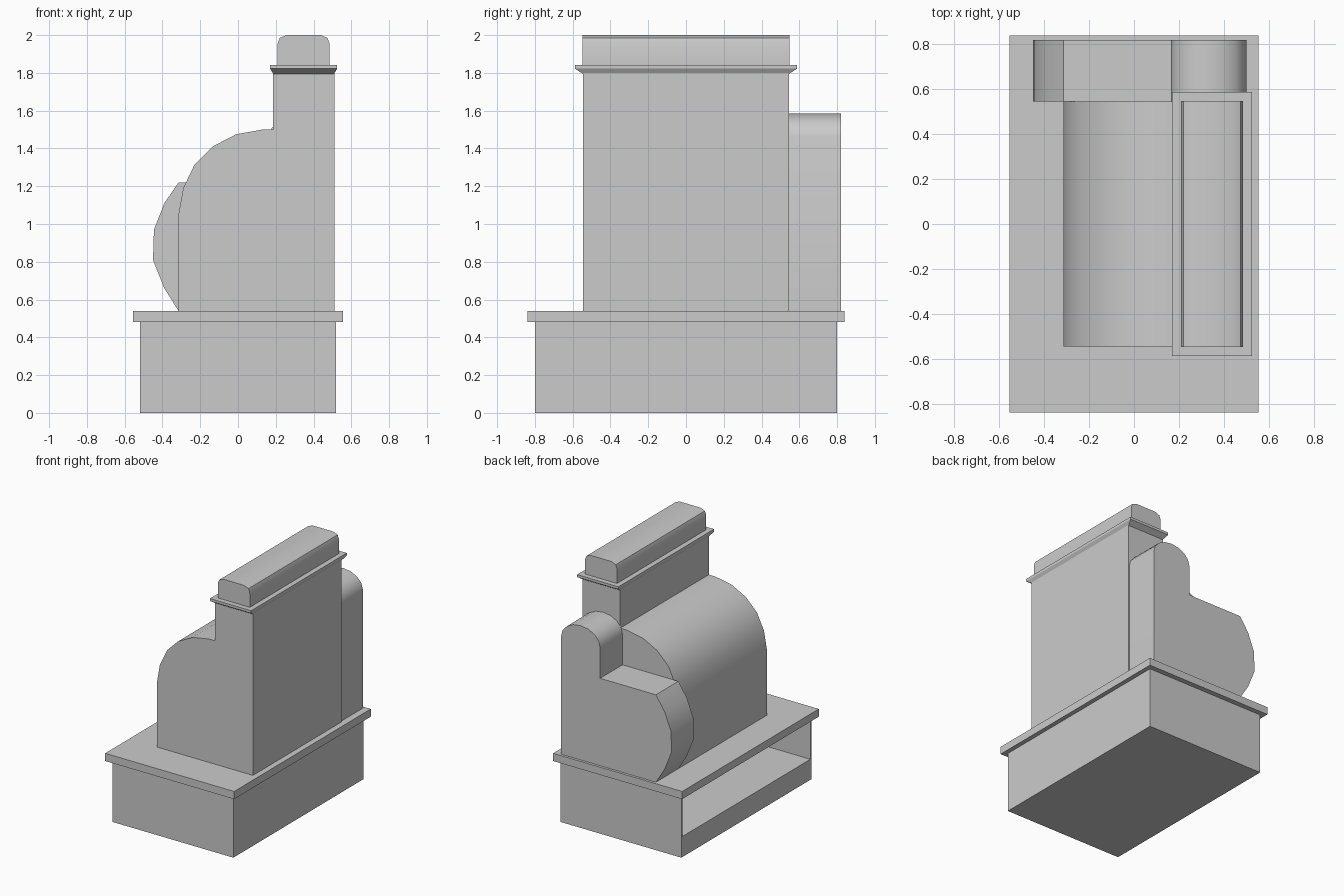
import bpy, bmesh, math

if "Cube" in bpy.data.objects:
    bpy.data.objects.remove(bpy.data.objects["Cube"])


def finish(name, bm, smooth=False):
    bmesh.ops.recalc_face_normals(bm, faces=bm.faces)
    me = bpy.data.meshes.new(name)
    bm.to_mesh(me)
    bm.free()
    ob = bpy.data.objects.new(name, me)
    bpy.context.collection.objects.link(ob)
    if smooth:
        bpy.ops.object.select_all(action='DESELECT')
        ob.select_set(True)
        bpy.context.view_layer.objects.active = ob
        bpy.ops.object.shade_smooth_by_angle(angle=math.radians(32))
    return ob


def prism(name, profile, y0, y1, smooth=False):
    """Extrude an x-z outline along y."""
    bm = bmesh.new()
    a = bm.faces.new([bm.verts.new((x, y0, z)) for x, z in profile])
    new = bmesh.ops.extrude_face_region(bm, geom=[a])['geom']
    for v in new:
        if isinstance(v, bmesh.types.BMVert):
            v.co.y = y1
    return finish(name, bm, smooth)


def loft(name, rings):
    """Stack of rectangles (x0, x1, half_y, z), capped at both ends."""
    bm = bmesh.new()
    loops = [[bm.verts.new(p) for p in ((x0, -y, z), (x1, -y, z), (x1, y, z), (x0, y, z))]
             for x0, x1, y, z in rings]
    for lo, hi in zip(loops, loops[1:]):
        for i in range(4):
            j = (i + 1) % 4
            bm.faces.new((lo[i], lo[j], hi[j], hi[i]))
    bm.faces.new(loops[0])
    bm.faces.new(loops[-1])
    return finish(name, bm)


# base box with an empty drawer bay opening on the left side
base = loft("base_box", [(-0.52, 0.52, 0.80, 0), (-0.52, 0.52, 0.80, 0.48)])
bm = bmesh.new()
bm.from_mesh(base.data)
bm.normal_update()
side = min(bm.faces, key=lambda f: f.calc_center_median().x)
bmesh.ops.inset_region(bm, faces=[side], thickness=0.02)
for v in side.verts:
    v.co.z = 0.16 if v.co.z < 0.24 else 0.475
bay = bmesh.ops.extrude_discrete_faces(bm, faces=[side])['faces'][0]
for v in bay.verts:
    v.co.x = 0.50
bm.to_mesh(base.data)
bm.free()

# overhanging slab on the base
loft("base_slab", [(-0.555, 0.555, 0.84, 0.48), (-0.555, 0.555, 0.84, 0.54)])

# main body with the curved shoulder and upright display housing
prism("main_body", [
    (-0.315, 0.54), (0.51, 0.54), (0.51, 1.82), (0.185, 1.82), (0.185, 1.50),
    (0.13, 1.50), (-0.01, 1.475), (-0.135, 1.41), (-0.23, 1.315),
    (-0.29, 1.19), (-0.315, 1.05)], -0.545, 0.545, True)

# flared cornice
loft("cornice", [(0.187, 0.508, 0.545, 1.795), (0.17, 0.525, 0.588, 1.822),
                 (0.17, 0.525, 0.588, 1.842)])

# rounded top cap
prism("top_cap", [
    (0.21, 1.84), (0.485, 1.84), (0.485, 1.955), (0.474, 1.985), (0.438, 2.0),
    (0.257, 2.0), (0.221, 1.985), (0.21, 1.955)], -0.548, 0.548, True)

# back housing: bulging side, flat step and arched tower
arch = [(0.333 + 0.168 * math.cos(math.pi * i / 8),
         1.46 + 0.125 * math.sin(math.pi * i / 8)) for i in range(9)]
prism("back_housing", [(-0.315, 0.54), (0.501, 0.54)] + arch + [
    (0.165, 1.22), (-0.315, 1.22), (-0.39, 1.11), (-0.445, 0.97),
    (-0.45, 0.81), (-0.39, 0.66)], 0.545, 0.82, True)
